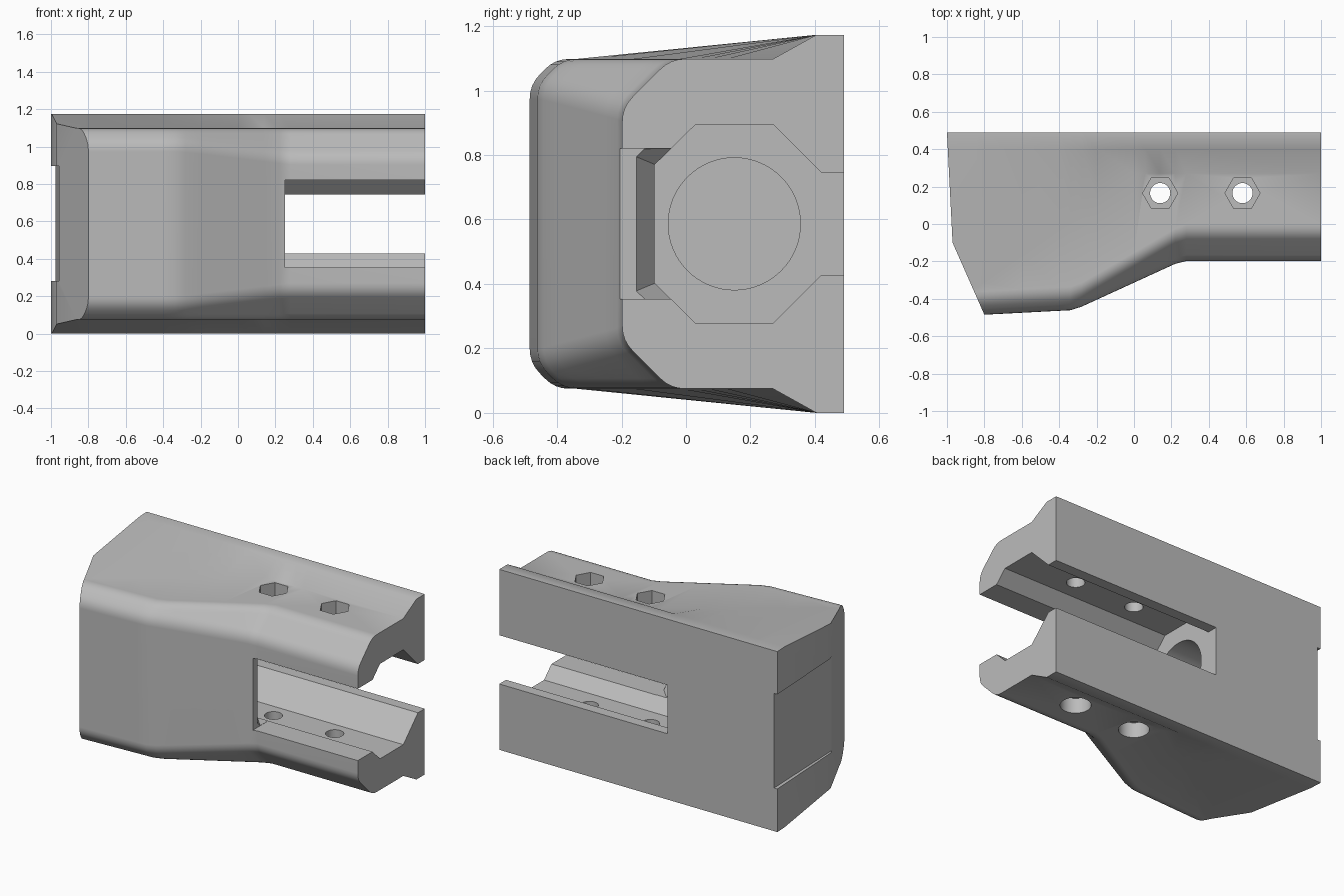
import bpy
import bmesh
import math
from mathutils import Vector

HEIGHT = 1.173

cube = bpy.data.objects.get("Cube")
if cube:
    bpy.data.objects.remove(cube, do_unlink=True)

grey = bpy.data.materials.new("plain grey")
grey.use_nodes = True
colour = (0.5, 0.5, 0.5, 1)
grey.diffuse_color = colour
grey.node_tree.nodes["Principled BSDF"].inputs["Base Color"].default_value = colour


def loft(name, rings, helper=True):
    """Closed solid skinned through a list of equal-length rings."""
    bm = bmesh.new()
    rows = [[bm.verts.new(p) for p in ring] for ring in rings]
    n = len(rows[0])
    for a, b in zip(rows, rows[1:]):
        for i in range(n):
            j = (i + 1) % n
            bm.faces.new((a[i], a[j], b[j], b[i]))
    bm.faces.new(rows[0])
    bm.faces.new(rows[-1])
    bmesh.ops.recalc_face_normals(bm, faces=bm.faces)
    mesh = bpy.data.meshes.new(name)
    bm.to_mesh(mesh)
    bm.free()
    mesh.materials.append(grey)
    obj = bpy.data.objects.new(name, mesh)
    bpy.context.collection.objects.link(obj)
    obj.hide_render = helper
    return obj


def section(x, upper):
    """Full ring at x from its upper half, mirrored about mid height."""
    return [(x, y, z) for y, z in upper] + [(x, y, HEIGHT - z) for y, z in reversed(upper)]


def upright(name, outline, z0, z1):
    return loft(name, [[(x, y, z) for x, y in outline] for z in (z0, z1)])


def disc(cx, cy, radius, sides):
    angles = [math.tau * i / sides for i in range(sides)]
    return [(cx + radius * math.cos(a), cy + radius * math.sin(a)) for a in angles]


def interpolate(x, table):
    for (x0, v0), (x1, v1) in zip(table, table[1:]):
        if x <= x1:
            return v0 + (v1 - v0) * (x - x0) / (x1 - x0)
    return table[-1][1]


def soft_corner(corner, before, after, steps=4):
    """Small curve replacing a corner."""
    c, a, b = Vector(corner), Vector(before), Vector(after)
    return [tuple((1 - t) ** 2 * a + 2 * t * (1 - t) * c + t * t * b)
            for t in (i / steps for i in range(steps + 1))]


# Housing: plan outline, slope foot and chamfer size along the length
FRONT = [(-1.1, -0.5), (-0.8, -0.485), (-0.34, -0.461), (-0.28, -0.442),
         (0.22, -0.213), (0.28, -0.198), (1, -0.198)]
FOOT = [(-1.1, -0.34), (-0.84, -0.34), (0, 0.27), (1, 0.27)]
CHAMFER = [(-1.1, 0.08), (-0.3, 0.08), (0.28, 0.15), (1, 0.15)]


def housing_section(x):
    front, foot, c = (interpolate(x, t) for t in (FRONT, FOOT, CHAMFER))
    top, s = 1.098, 0.045
    d = s * 0.7
    foot = max(foot, front + c + s + 0.01)
    upper = [(0.49, HEIGHT), (0.405, HEIGHT), (foot, top)]
    upper += soft_corner((front + c, top), (front + c + s, top), (front + c - d, top - d))
    upper += soft_corner((front, top - c), (front + d, top - c + d), (front, top - c - s))
    return section(x, upper)


stations = sorted({x for x, _ in FRONT + FOOT} | {-0.6, -0.4, -0.2, 0.06, 0.14})
body = loft("housing", [housing_section(x) for x in stations], helper=False)

# Slanted closed end
bm = bmesh.new()
bm.from_mesh(body.data)
for p, q in (((-1, 0.49), (-0.97, -0.1)), ((-0.97, -0.1), (-0.8, -0.485))):
    normal = Vector((q[1] - p[1], p[0] - q[0], 0))
    geom = bm.verts[:] + bm.edges[:] + bm.faces[:]
    bmesh.ops.bisect_plane(bm, geom=geom, plane_co=(*p, 0), plane_no=normal, clear_outer=True)
    bmesh.ops.holes_fill(bm, edges=[e for e in bm.edges if e.is_boundary])
bmesh.ops.recalc_face_normals(bm, faces=bm.faces)
bm.to_mesh(body.data)
bm.free()

cutters = []

# Octagonal channel opening to the back
channel = [(0.6, 0.745), (0.42, 0.745), (0.27, 0.895), (0.03, 0.895), (-0.097, 0.77)]
cutters.append(loft("channel_cutter", [section(x, channel) for x in (-0.21, 1.1)]))

# Front slot and its flared inner edge
slot = [(0.1, 0.82), (-0.7, 0.82)]
cutters.append(loft("front_slot_cutter", [section(x, slot) for x in (0.25, 1.1)]))
wide = [(0.1, 0.819), (-0.13, 0.819), (-0.155, 0.795)]
narrow = [(0.1, 0.819), (-0.045, 0.819), (-0.095, 0.77)]
cutters.append(loft("flare_cutter", [section(0.17, narrow), section(0.251, wide)]))

# Round bore behind the channel
bore = disc(0.15, HEIGHT / 2, 0.205, 64)
cutters.append(loft("bore_cutter", [[(x, y, z) for y, z in bore] for x in (-0.85, -0.15)]))

# Shallow recess in the closed end
recess = [(-1.2, 0.6), (-0.98, 0.6), (-0.955, -0.13), (-1.2, -0.13)]
cutters.append(upright("end_recess_cutter", recess, 0.28, 0.895))

# Bolt holes with hexagonal nut pockets above and round counterbores below
for x in (0.14, 0.58):
    cutters.append(upright("bolt_hole_cutter", disc(x, 0.165, 0.054, 32), -0.1, 1.3))
    cutters.append(upright("nut_pocket_cutter", disc(x, 0.165, 0.094, 6), 1.0, 1.3))
    cutters.append(upright("counterbore_cutter", disc(x, 0.165, 0.09, 40), -0.1, 0.173))

bpy.context.view_layer.objects.active = body
body.select_set(True)
for cutter in cutters:
    cut = body.modifiers.new(cutter.name, "BOOLEAN")
    cut.operation = "DIFFERENCE"
    cut.solver = "EXACT"
    cut.object = cutter
    bpy.ops.object.modifier_apply(modifier=cut.name)
    bpy.data.objects.remove(cutter, do_unlink=True)

bpy.ops.object.shade_smooth_by_angle(angle=math.radians(30))
weighted = body.modifiers.new("even shading", "WEIGHTED_NORMAL")
weighted.keep_sharp = True
